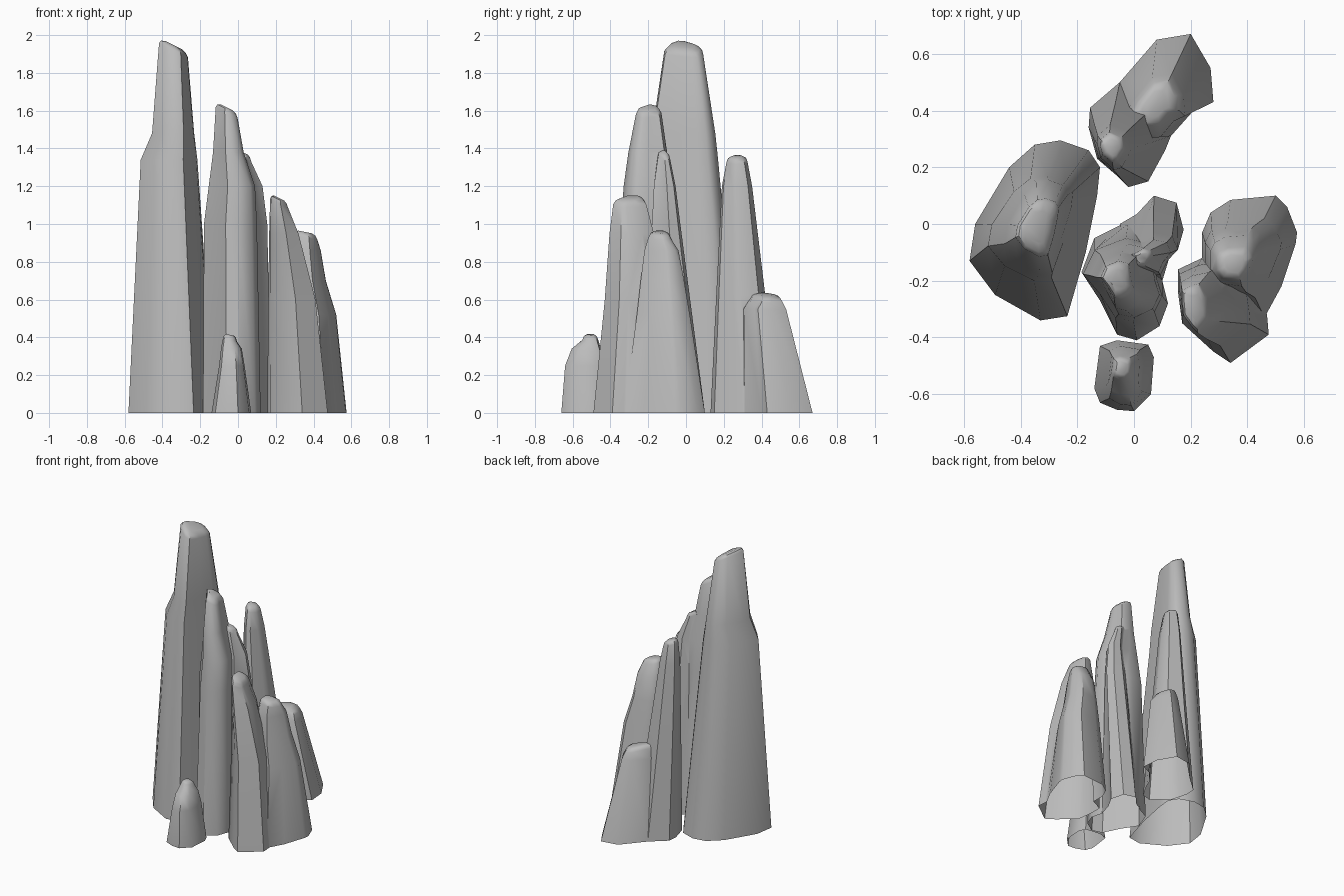
import bpy
import bmesh
import math

default_cube = bpy.data.objects.get("Cube")
if default_cube:
    bpy.data.objects.remove(default_cube, do_unlink=True)

# Single stone colour
stone = bpy.data.materials.new("stone_grey")
stone.use_nodes = True
stone_colour = (0.5, 0.5, 0.5, 1.0)
stone.diffuse_color = stone_colour
shader = next(n for n in stone.node_tree.nodes if n.type == "BSDF_PRINCIPLED")
shader.inputs["Base Color"].default_value = stone_colour


def fit(outline, box):
    """Stretch an outline into the box (x low, x high, y low, y high)."""
    xs, ys = zip(*outline)
    x0, x1, y0, y1 = box
    u = [(x - min(xs)) / (max(xs) - min(xs)) for x in xs]
    v = [(y - min(ys)) / (max(ys) - min(ys)) for y in ys]
    return [(x0 + (x1 - x0) * a, y0 + (y1 - y0) * b) for a, b in zip(u, v)]


def shrink(box, factor):
    """Scale a box about its own centre."""
    x0, x1, y0, y1 = box
    cx, cy = (x0 + x1) / 2, (y0 + y1) / 2
    hx, hy = (x1 - x0) / 2 * factor, (y1 - y0) / 2 * factor
    return cx - hx, cx + hx, cy - hy, cy + hy


def column(name, outline, levels, slope, root):
    """Loft a base outline up through boxes; the crown slopes along x."""
    bm = bmesh.new()
    rings = [[bm.verts.new((x, y, z)) for x, y in outline] for z in (-root, 0)]
    for z, *box in levels[:-1]:
        rings.append([bm.verts.new((x, y, z)) for x, y in fit(outline, box)])
    # Sloped crown with a rounded rim
    z, *box = levels[-1]
    mid = (box[0] + box[1]) / 2
    for factor, lift in ((1, 0), (0.85, 0.018), (0.55, 0.028)):
        ring = fit(outline, shrink(box, factor))
        rings.append([bm.verts.new((x, y, z + lift + slope * (x - mid))) for x, y in ring])
    count = len(outline)
    for low, high in zip(rings, rings[1:]):
        for i in range(count):
            j = (i + 1) % count
            bm.faces.new((low[i], low[j], high[j], high[i]))
    bm.faces.new(rings[0])
    bm.faces.new(rings[-1])
    bmesh.ops.recalc_face_normals(bm, faces=bm.faces)
    mesh = bpy.data.meshes.new(name)
    bm.to_mesh(mesh)
    bm.free()
    obj = bpy.data.objects.new(name, mesh)
    bpy.context.collection.objects.link(obj)
    return obj


def rock(name, *columns):
    """Fuse columns into one shell, open underneath."""
    parts = [column(name if i == 0 else name + "_part", *c, root=0.03 + 0.02 * i)
             for i, c in enumerate(columns)]
    body = parts[0]
    for part in parts[1:]:
        union = body.modifiers.new("fuse", "BOOLEAN")
        union.operation = "UNION"
        union.solver = "EXACT"
        union.object = part
    bpy.context.view_layer.update()
    graph = bpy.context.evaluated_depsgraph_get()
    mesh = bpy.data.meshes.new_from_object(body.evaluated_get(graph))
    body.modifiers.clear()
    body.data = mesh
    for part in parts[1:]:
        bpy.data.objects.remove(part, do_unlink=True)

    # Trim the buried root
    bm = bmesh.new()
    bm.from_mesh(mesh)
    geometry = bm.verts[:] + bm.edges[:] + bm.faces[:]
    bmesh.ops.bisect_plane(bm, geom=geometry, dist=1e-5, plane_co=(0, 0, 0),
                           plane_no=(0, 0, 1), clear_inner=True)
    bm.to_mesh(mesh)
    bm.free()
    mesh.materials.clear()
    mesh.materials.append(stone)

    bpy.ops.object.select_all(action="DESELECT")
    body.select_set(True)
    bpy.context.view_layer.objects.active = body
    bpy.ops.object.shade_smooth_by_angle(angle=math.radians(42))


# Tallest spire with a broad shoulder
rock("tall_spire", (
    [(-.58, -.13), (-.56, 0), (-.44, .2), (-.35, .28), (-.26, .295), (-.16, .26),
     (-.12, .2), (-.13, .1), (-.17, -.1), (-.235, -.325), (-.33, -.34), (-.49, -.25)],
    [(1.34, -.515, -.215, -.2, .17), (1.48, -.455, -.232, -.18, .155),
     (1.92, -.418, -.265, -.115, .09)], -.5))

# Middle spire with a lower companion behind it
rock("middle_spire", (
    [(-.185, -.17), (-.14, -.05), (-.02, .01), (.08, -.02), (.1, -.2), (.12, -.28),
     (.09, -.36), (.01, -.41), (-.06, -.39), (-.12, -.27)],
    [(1, -.18, .1, -.345, -.05), (1.2, -.155, .09, -.33, -.07),
     (1.38, -.132, .03, -.305, -.1), (1.59, -.118, -.002, -.265, -.13)], -.5), (
    [(-.05, -.1), (-.05, 0), (.01, .035), (.07, .1), (.15, .075), (.175, -.02),
     (.13, -.1), (.1, -.2), (0, -.2)],
    [(1, -.03, .155, -.18, -.03), (1.2, 0, .13, -.17, -.055),
     (1.35, -.01, .07, -.15, -.085)], -.5))

# Broad rock with two stepped peaks
rock("stepped_rock", (
    [(.155, -.16), (.24, -.12), (.36, -.1), (.45, -.2), (.47, -.33), (.475, -.39),
     (.34, -.49), (.28, -.45), (.17, -.35), (.155, -.24)],
    [(.6, .16, .41, -.43, -.13), (.95, .165, .32, -.405, -.17),
     (1.11, .17, .265, -.385, -.21)], -.5), (
    [(.24, -.2), (.24, -.03), (.27, .04), (.34, .085), (.5, .1), (.54, .06),
     (.575, -.03), (.57, -.07), (.52, -.22), (.46, -.33), (.3, -.3)],
    [(.52, .25, .52, -.26, .02), (.7, .26, .465, -.24, -.01),
     (.86, .27, .438, -.22, -.04), (.93, .29, .42, -.2, -.08)], -.2))

# Rear rock with a slim peak and a low step
rock("rear_rock", (
    [(-.16, .34), (-.155, .41), (-.05, .5), (.1, .45), (.13, .31), (.11, .26),
     (.05, .15), (-.02, .13), (-.06, .17), (-.13, .23)],
    [(.62, -.145, .06, .16, .42), (1.2, -.13, -.01, .19, .35),
     (1.33, -.12, -.03, .215, .325)], -.3), (
    [(-.1, .4), (-.05, .5), (.08, .65), (.2, .67), (.27, .55), (.28, .43),
     (.21, .4), (.13, .31), (0, .3)],
    [(.55, -.04, .18, .3, .53), (.6, -.01, .16, .34, .51)], -.2))

# Small boulder at the front
rock("small_boulder", (
    [(-.14, -.58), (-.12, -.43), (-.06, -.41), (.05, -.425), (.07, -.47), (.06, -.6),
     (0, -.66), (-.06, -.655), (-.12, -.63)],
    [(.25, -.1, .035, -.64, -.43), (.34, -.09, .02, -.605, -.45),
     (.385, -.08, -.005, -.55, -.465)], -.2))
